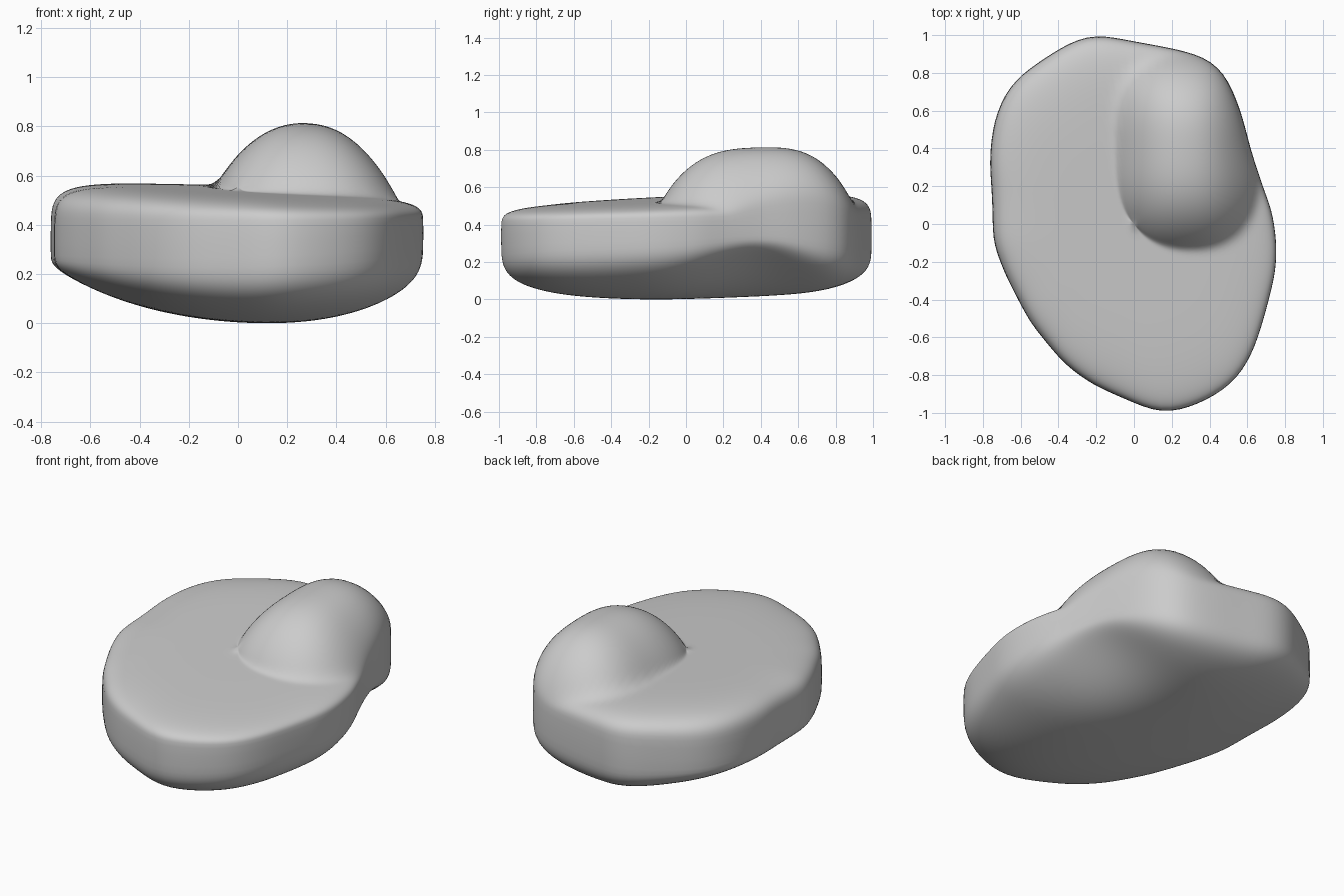
import bpy, bmesh, math

if "Cube" in bpy.data.objects:
    bpy.data.objects.remove(bpy.data.objects["Cube"])

# Plan outline of the stone, counter-clockwise
OUTLINE = [(0.755, -0.1), (0.73, 0.07), (0.68, 0.2), (0.615, 0.4), (0.57, 0.58),
           (0.505, 0.75), (0.45, 0.835), (0.36, 0.89), (0.2, 0.93), (0.0, 0.965),
           (-0.2, 1.005), (-0.3, 0.98), (-0.4, 0.925), (-0.6, 0.79), (-0.68, 0.7),
           (-0.74, 0.55), (-0.765, 0.35), (-0.75, 0.15), (-0.745, -0.1),
           (-0.68, -0.27), (-0.55, -0.52), (-0.37, -0.74), (-0.22, -0.85),
           (0.0, -0.945), (0.14, -1.005), (0.27, -0.98), (0.4, -0.925),
           (0.52, -0.845), (0.58, -0.77), (0.64, -0.65), (0.70, -0.45), (0.75, -0.25)]
N = 128


def edge_radius(a):
    """Distance from the centre to the outline along angle a."""
    dx, dy = math.cos(a), math.sin(a)
    best = 0
    for (x0, y0), (x1, y1) in zip(OUTLINE, OUTLINE[1:] + OUTLINE[:1]):
        ex, ey = x1 - x0, y1 - y0
        den = dx * ey - dy * ex
        if abs(den) < 1e-9:
            continue
        r = (x0 * ey - y0 * ex) / den
        t = (x0 * dy - y0 * dx) / den
        if r > 0 and -1e-6 <= t <= 1 + 1e-6:
            best = max(best, r)
    return best


def middle(x, y):
    return 0.34 + 0.05 * x


def top(x, y):
    # sloping plateau plus the raised hump
    z = 0.54 - 0.04 * x + 0.035 * y
    u = (x - 0.29) / 0.38
    v = (y - 0.40) / (0.5 if y > 0.4 else 0.53)
    d = abs(u) ** 2.2 + abs(v) ** 3
    return z + 0.275 * max(0, 1 - d) ** 0.9


def bottom(x, y):
    # shallow keel with a hollow under the right rear
    k = 0.23 if x < 0.15 else 0.28
    hollow = 0.18 * math.exp(-((x - 0.65) / 0.36) ** 2 - ((y - 0.42) / 0.36) ** 2)
    return k * (x - 0.15) ** 2 + 0.04 * y * y + hollow


def rings(n):
    """(radius fraction, height fraction) pairs of a rounded-edge profile."""
    out = [(0.85 * k / 28, (1 - (0.85 * k / 28) ** n) ** (1 / n)) for k in range(1, 28)]
    p0 = math.asin(0.85 ** (n / 2))
    for k in range(14):
        p = p0 + (math.pi / 2 - p0) * k / 14
        out.append((math.sin(p) ** (2 / n), math.cos(p) ** (2 / n)))
    return out


angles = [2 * math.pi * i / N for i in range(N)]
radii = [edge_radius(a) for a in angles]
for _ in range(3):
    radii = [(radii[i - 1] + 2 * radii[i] + radii[(i + 1) % N]) / 4 for i in range(N)]

bm = bmesh.new()


def add_ring(s, f, surface):
    row = []
    for a, r in zip(angles, radii):
        x, y = s * r * math.cos(a), s * r * math.sin(a)
        m = middle(x, y)
        row.append(bm.verts.new((x, y, m + (surface(x, y) - m) * f)))
    return row


# Rings from the top centre over the edge to the bottom centre
rows = [add_ring(s, f, top) for s, f in rings(6)]
rows.append(add_ring(1, 0, top))
rows += [add_ring(s, f, bottom) for s, f in reversed(rings(4.5))]
for a, b in zip(rows, rows[1:]):
    for i in range(N):
        j = (i + 1) % N
        bm.faces.new((a[i], b[i], b[j], a[j]))
ct = bm.verts.new((0, 0, top(0, 0)))
cb = bm.verts.new((0, 0, bottom(0, 0)))
for i in range(N):
    j = (i + 1) % N
    bm.faces.new((ct, rows[0][i], rows[0][j]))
    bm.faces.new((cb, rows[-1][j], rows[-1][i]))

# Soften the creases slightly, then stand it on the ground
for _ in range(3):
    bmesh.ops.smooth_vert(bm, verts=bm.verts, factor=0.5,
                          use_axis_x=True, use_axis_y=True, use_axis_z=True)
low = min(v.co.z for v in bm.verts)
for v in bm.verts:
    v.co.z -= low
bmesh.ops.recalc_face_normals(bm, faces=bm.faces)
for f in bm.faces:
    f.smooth = True

mesh = bpy.data.meshes.new("stone")
bm.to_mesh(mesh)
bm.free()
stone = bpy.data.objects.new("stone", mesh)
bpy.context.collection.objects.link(stone)
